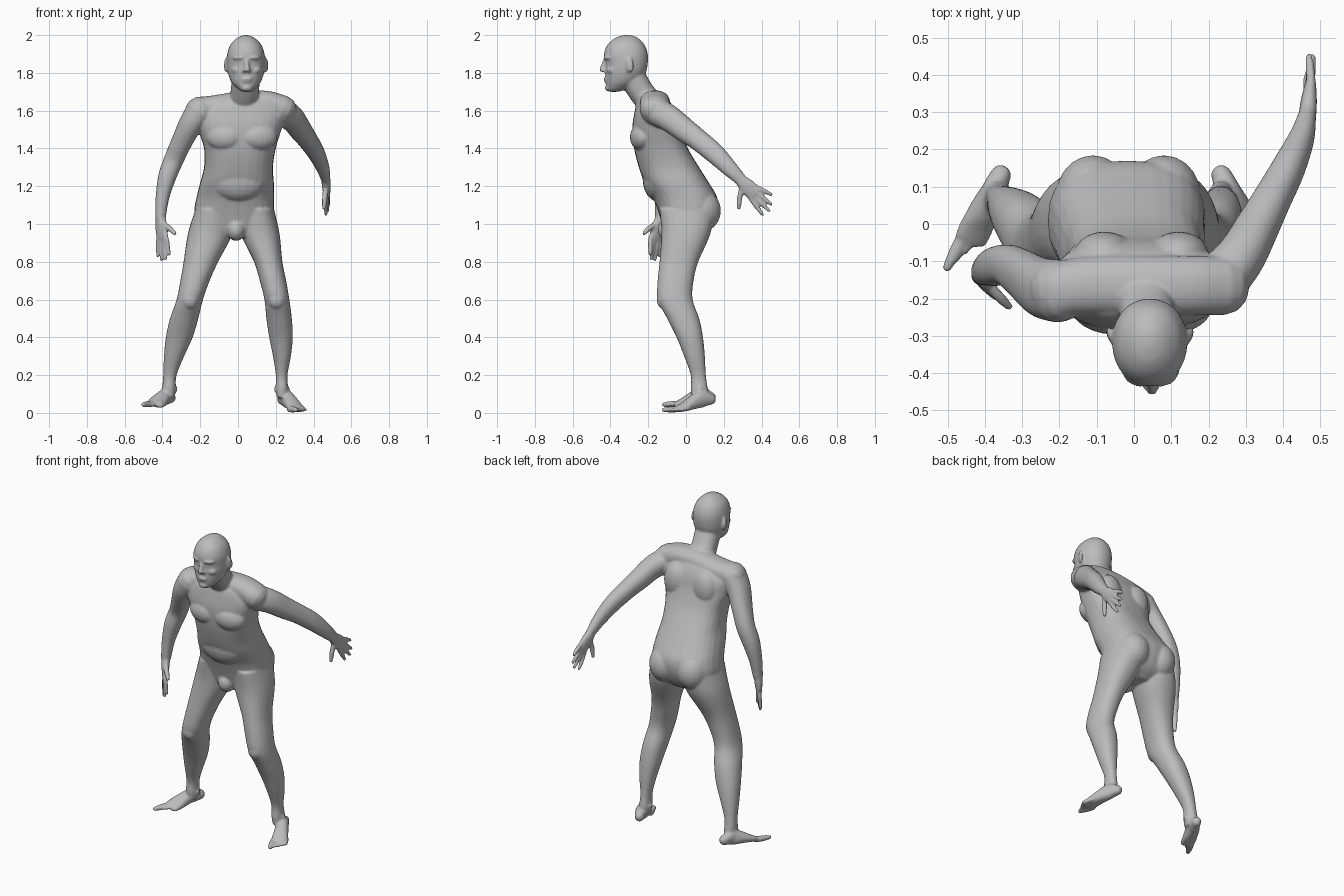
import bpy, bmesh, math
from mathutils import Vector, Matrix

default = bpy.data.objects.get("Cube")
if default:
    bpy.data.objects.remove(default, do_unlink=True)

X, Y, Z = Vector((1, 0, 0)), Vector((0, 1, 0)), Vector((0, 0, 1))
bm = bmesh.new()


def spline(stations, steps=4):
    """Smooth a short list of stations with a Catmull-Rom curve."""
    pts = [Vector(s) for s in stations]
    ext = [pts[0] * 2 - pts[1]] + pts + [pts[-1] * 2 - pts[-2]]
    out = []
    for a, b, c, d in zip(ext, ext[1:], ext[2:], ext[3:]):
        for k in range(steps):
            t = k / steps
            out.append((b * 2 + (c - a) * t + (a * 2 - b * 5 + c * 4 - d) * t**2
                        + (b * 3 - a - c * 3 + d) * t**3) / 2)
    return out + [pts[-1]]


def loft(stations, side=X, axis=None, sides=28, boxy=0.9):
    """Skin ellipses (x, y, z, half width, half depth); free ends get domes."""
    pts = spline(stations)
    rings = []
    for i, p in enumerate(pts):
        centre = Vector(p[:3])
        before, after = pts[max(i - 1, 0)], pts[min(i + 1, len(pts) - 1)]
        t = axis or (Vector(after[:3]) - Vector(before[:3])).normalized()
        u = (side - t * side.dot(t)).normalized()
        rings.append((centre, t, u, t.cross(u), p[3], p[4]))

    def dome(ring, sign):
        c, t, u, w, a, b = ring
        r = min(a, b)
        angles = [math.radians(g) for g in (30, 55, 80)]
        return [(c + t * sign * r * math.sin(g), t, u, w, a * math.cos(g), b * math.cos(g))
                for g in angles]

    if axis is None:
        rings = dome(rings[0], -1)[::-1] + rings + dome(rings[-1], 1)

    def bend(v):
        return math.copysign(abs(v) ** boxy, v)

    loops = []
    for c, t, u, w, a, b in rings:
        angles = [math.tau * k / sides for k in range(sides)]
        loops.append([bm.verts.new(c + u * a * bend(math.cos(g)) + w * b * bend(math.sin(g)))
                      for g in angles])
    for low, high in zip(loops, loops[1:]):
        for k in range(sides):
            n = (k + 1) % sides
            bm.faces.new((low[k], low[n], high[n], high[k]))
    bm.faces.new(loops[0][::-1])
    bm.faces.new(loops[-1])


def slab(z, x0, x1, y0, y1):
    """Level ellipse filling a rectangle."""
    return ((x0 + x1) / 2, (y0 + y1) / 2, z, (x1 - x0) / 2, (y1 - y0) / 2)


def blob(centre, size, turn=0.0, tilt=0.0):
    """Stretched ball for muscles and facial forms."""
    m = (Matrix.Translation(centre) @ Matrix.Rotation(turn, 4, 'Z')
         @ Matrix.Rotation(tilt, 4, 'X') @ Matrix.Diagonal((*size, 1)))
    bmesh.ops.create_uvsphere(bm, u_segments=20, v_segments=12, radius=1, matrix=m)


# Torso from crotch to collar
torso = [(.93, -.07, .06, -.1, .07), (.98, -.19, .16, -.12, .13), (1.06, -.23, .19, -.145, .165),
         (1.14, -.22, .19, -.175, .165), (1.22, -.2, .19, -.22, .12), (1.3, -.18, .185, -.25, .07),
         (1.4, -.18, .2, -.275, .01), (1.5, -.21, .23, -.285, -.03), (1.58, -.22, .25, -.275, -.05),
         (1.64, -.17, .21, -.26, -.08), (1.68, -.06, .12, -.23, -.12)]
loft([slab(*s) for s in torso], axis=Z, boxy=.8)
loft([(-.21, -.175, 1.6, .075, .07), (-.1, -.165, 1.62, .08, .065), (.03, -.165, 1.64, .08, .065),
      (.15, -.165, 1.64, .08, .065), (.24, -.165, 1.61, .08, .07)], side=Y)
for s in (-1, 1):
    blob((.02 + s * .095, -.24, 1.46), (.095, .055, .07), s * .2)      # chest
    blob((-.015 + s * .095, .075, 1.07), (.1, .11, .115))              # buttock
    blob((.02 + s * .1, -.08, 1.52), (.08, .06, .11))                  # shoulder blade
blob((0, -.15, 1.24), (.15, .08, .12))                                 # belly
blob((-.01, -.09, .97), (.05, .06, .06))                               # groin

# Neck and skull
loft([(.03, -.17, 1.62, .085, .07), (.035, -.23, 1.69, .075, .068), (.042, -.28, 1.77, .075, .07)])
skull = [(1.7, .02, .07, -.405, -.36), (1.715, 0, .09, -.42, -.31), (1.75, -.035, .12, -.425, -.25),
         (1.8, -.053, .138, -.428, -.213), (1.85, -.058, .143, -.428, -.202),
         (1.9, -.057, .141, -.435, -.202), (1.95, -.04, .123, -.415, -.22),
         (1.985, -.005, .088, -.375, -.255), (2, .03, .055, -.33, -.29)]
loft([slab(*s) for s in skull], axis=Z, boxy=.95)

# Face
loft([(.045, -.425, 1.87, .01, .012), (.047, -.438, 1.84, .012, .012), (.048, -.446, 1.817, .015, .013)])
blob((.046, -.424, 1.768), (.028, .013, .007))
blob((.046, -.42, 1.755), (.024, .013, .007))
blob((.045, -.41, 1.72), (.028, .02, .018))
for s in (-1, 1):
    blob((.046 + s * .015, -.432, 1.812), (.011, .013, .009))                # nostril
    blob((.045 + s * .04, -.417, 1.88), (.035, .018, .01), s * .35)          # brow
    blob((.045 + s * .05, -.395, 1.815), (.03, .025, .02), s * .5)           # cheek
    blob((.043 + s * .105, -.3, 1.842), (.01, .024, .041), s * -.35, .15)    # ear


def digit(start, end, radius, bow=(0, 0, 0)):
    a, b = Vector(start), Vector(end)
    mid = (a + b) / 2 + Vector(bow)
    loft([(*a, radius, radius), (*mid, radius, radius), (*b, radius * .75, radius * .75)],
         side=Vector((.9, .3, .3)), sides=12)


def hand(wrist, knuckle, across, tips, thumb):
    """Palm, four fingers fanned over the knuckle line, and a thumb."""
    w, k, across = Vector(wrist), Vector(knuckle), Vector(across)
    m = w.lerp(k, .5)
    loft([(*w, .03, .024), (*m, .042, .022), (*k, .044, .016)], side=across)
    for i, tip in enumerate(tips):
        digit(k + across * (i - 1.5) * .024, tip, .0125)
    base = w.lerp(k, .3) - across * .025
    digit(base, thumb, .0145, -across * .008)


# Right arm hangs in front, left arm swings back
loft([(-.2, -.18, 1.6, .075, .085), (-.25, -.17, 1.53, .063, .08), (-.3, -.135, 1.43, .055, .067),
      (-.34, -.11, 1.34, .052, .055), (-.375, -.115, 1.25, .048, .052),
      (-.4, -.125, 1.14, .036, .04), (-.41, -.135, 1.03, .027, .03)])
hand((-.41, -.135, 1.03), (-.4, -.16, .925), (-.6, .8, 0),
     [(-.365, -.19, .84), (-.385, -.185, .815), (-.405, -.165, .81), (-.425, -.14, .83)],
     (-.335, -.222, .95))
loft([(.22, -.165, 1.6, .075, .075), (.285, -.09, 1.56, .065, .07), (.33, -.01, 1.5, .058, .064),
      (.37, .065, 1.445, .051, .057), (.415, .15, 1.375, .044, .054),
      (.45, .23, 1.295, .034, .043), (.465, .29, 1.235, .024, .032)])
hand((.465, .285, 1.235), (.472, .365, 1.16), (.1, .55, .83),
     [(.465, .405, 1.05), (.475, .44, 1.07), (.478, .45, 1.105), (.47, .452, 1.155)],
     (.455, .28, 1.085))

# Legs: height, front and back, then the left and right spans
legs = [(1.08, -.14, .15, .02, .19, -.225, -.03), (.95, -.13, .13, .015, .22, -.265, -.03),
        (.8, -.14, .065, .085, .235, -.288, -.105), (.7, -.15, .04, .115, .255, -.305, -.15),
        (.6, -.15, .035, .14, .272, -.325, -.185), (.5, -.1, .07, .15, .285, -.36, -.21),
        (.4, -.05, .09, .165, .29, -.382, -.24), (.3, -.01, .1, .185, .28, -.392, -.285),
        (.2, .025, .105, .2, .262, -.396, -.325), (.13, .025, .115, .2, .265, -.4, -.33),
        (.08, .03, .12, .205, .265, -.395, -.335)]
loft([slab(z, a, b, y0, y1) for z, y0, y1, a, b, c, d in legs], axis=Z)
loft([slab(z, c, d, y0, y1) for z, y0, y1, a, b, c, d in legs], axis=Z)


def foot(s, heel, toe_sole, heel_sole):
    """Foot and five toes; s is the outward side."""
    ahead = Vector((s * .42, -.9, 0)).normalized()
    out = Vector((ahead.y * -s, s * ahead.x * s, 0))
    start = Vector(heel)

    def at(d, height, shift=0.0):
        sole = heel_sole + (toe_sole - heel_sole) * min(d / .2, 1)
        return start + ahead * d + out * s * shift + Z * (sole + height)

    shape = [(.03, .034, .028, .03), (.08, .047, .033, .046), (.13, .04, .04, .038),
             (.18, .028, .046, .026), (.22, .018, .046, .017)]
    loft([(*at(d, h), a, b) for d, h, a, b in shape], side=out)
    for k in range(5):
        shift = -.036 + k * .0185
        size = .017 if k == 0 else .012
        digit(at(.2 - k * .006, .018, shift), at(.285 - k * .014, .014, shift * 1.1), size)


foot(1, (.222, .158, 0), .002, .045)
foot(-1, (-.345, .158, 0), .03, .05)
for x in (.232, -.362):
    for s in (-1, 1):
        blob((x + s * .03, .07, .125), (.012, .018, .018))   # ankle bone
for x in (.205, -.255):
    blob((x, -.12, .6), (.045, .035, .05))                   # kneecap

# One continuous skin
mesh = bpy.data.meshes.new("body")
bmesh.ops.recalc_face_normals(bm, faces=bm.faces)
bm.to_mesh(mesh)
bm.free()
body = bpy.data.objects.new("body", mesh)
bpy.context.collection.objects.link(body)
bpy.context.view_layer.objects.active = body
body.select_set(True)
fuse = body.modifiers.new("fuse", 'REMESH')
fuse.mode, fuse.voxel_size, fuse.use_smooth_shade = 'VOXEL', .0065, True
relax = body.modifiers.new("relax", 'SMOOTH')
relax.factor, relax.iterations = .5, 6

grey = bpy.data.materials.new("plain grey")
grey.use_nodes = True
colour = (.5, .5, .5, 1)
grey.diffuse_color = colour
grey.node_tree.nodes["Principled BSDF"].inputs["Base Color"].default_value = colour
mesh.materials.append(grey)
bpy.ops.object.shade_smooth()
